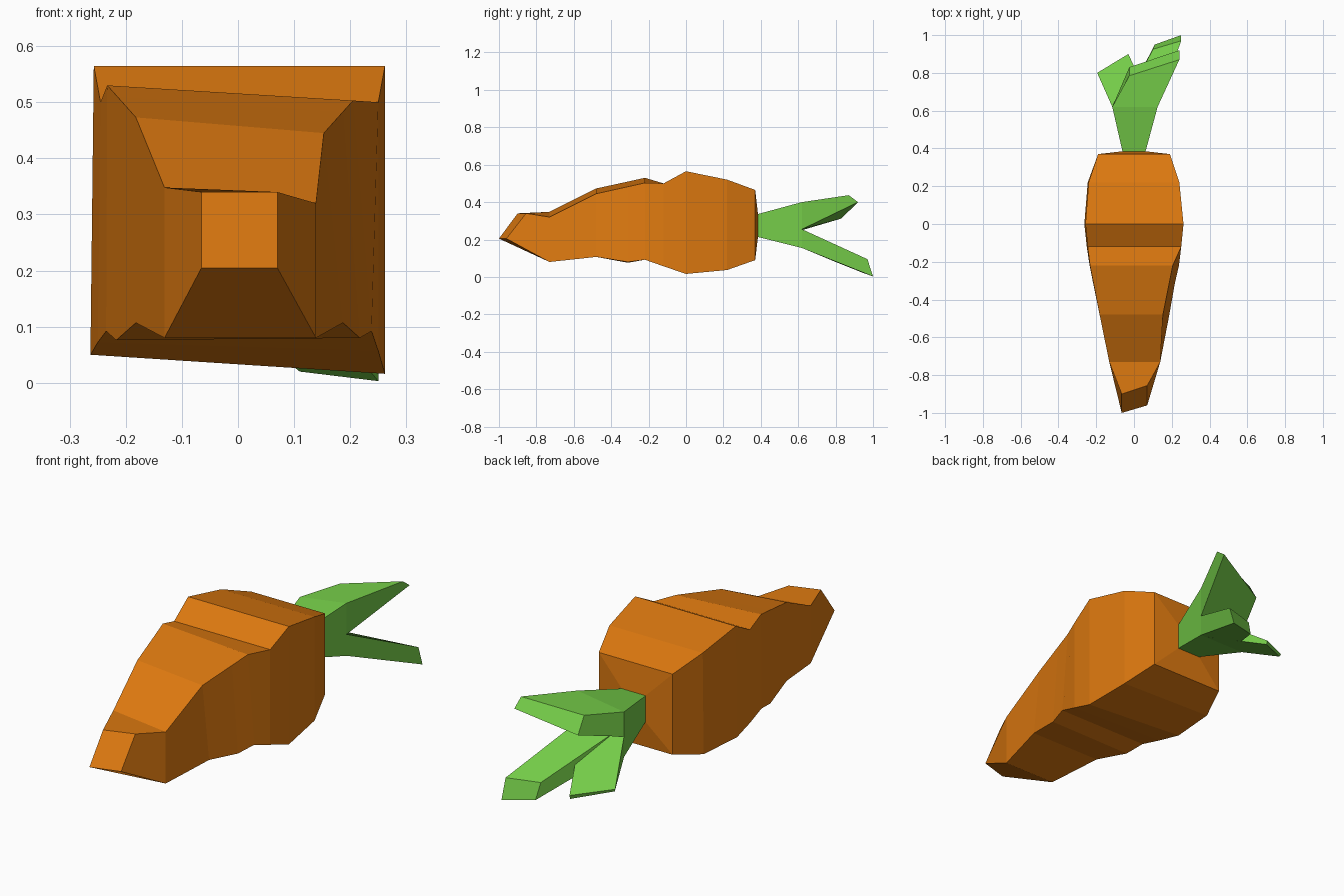
import bpy, bmesh


def material(name, rgb):
    m = bpy.data.materials.new(name)
    m.diffuse_color = (*rgb, 1)
    return m


ORANGE = material("carrot orange", (0.72, 0.19, 0.005))
GREEN = material("leaf green", (0.175, 0.60, 0.065))


def loft(name, sections, mat):
    """Skin a row of four-cornered sections and cap both ends."""
    bm = bmesh.new()
    rings = [[bm.verts.new(p) for p in s] for s in sections]
    for a, b in zip(rings, rings[1:]):
        for i in range(4):
            j = (i + 1) % 4
            bm.faces.new((a[i], a[j], b[j], b[i]))
    bm.faces.new(rings[0])
    bm.faces.new(rings[-1][::-1])
    bmesh.ops.recalc_face_normals(bm, faces=bm.faces)
    mesh = bpy.data.meshes.new(name)
    bm.to_mesh(mesh)
    bm.free()
    mesh.materials.append(mat)
    ob = bpy.data.objects.new(name, mesh)
    bpy.context.collection.objects.link(ob)
    return ob


def section(y, tl, tr, br, bl):
    """Corners (x, z) at one y: top left, top right, bottom right, bottom left."""
    return [(x, y, z) for x, z in (tl, tr, br, bl)]


# Root: square sections from the crown down to the slanted tip
root = [
    section(0.385, (-.06, .335), (.06, .335), (.06, .215), (-.06, .215)),
    section(0.37, (-.19, .465), (.19, .465), (.19, .09), (-.19, .09)),
    section(0.22, (-.24, .52), (.24, .52), (.24, .037), (-.245, .05)),
    section(0.0, (-.257, .565), (.262, .565), (.262, .016), (-.263, .05)),
    section(-0.12, (-.245, .50), (.25, .50), (.25, .057), (-.25, .072)),
    section(-0.22, (-.233, .53), (.205, .503), (.238, .092), (-.235, .092)),
    section(-0.31, (-.215, .51), (.187, .483), (.217, .08), (-.217, .076)),
    section(-0.48, (-.182, .473), (.153, .445), (.187, .107), (-.182, .107)),
    section(-0.73, (-.131, .348), (.139, .32), (.139, .08), (-.131, .08)),
    [(-.065, -.90, .34), (.07, -.855, .34), (.07, -.96, .205), (-.065, -1.0, .205)],
]
loft("carrot_root", root, ORANGE)

# Stem: flares from the crown to where the leaves split
loft("leaf_stem", [
    section(0.38, (-.06, .335), (.06, .335), (.06, .215), (-.06, .215)),
    section(0.62, (-.115, .365), (.125, .40), (.125, .155), (-.115, .155)),
], GREEN)

# Upper leaf, leaning right
loft("upper_leaf", [
    section(0.62, (-.115, .365), (.125, .40), (.125, .255), (-.115, .25)),
    [(-.025, .785, .388), (.24, .87, .437), (.24, .92, .40), (-.025, .83, .312)],
], GREEN)

# Lower right leaf
loft("lower_right_leaf", [
    section(0.62, (-.06, .252), (.125, .255), (.125, .155), (-.06, .155)),
    [(.10, .925, .095), (.25, .97, .095), (.25, 1.0, .003), (.11, .95, .02)],
], GREEN)

# Lower left leaf, tapering to a thin end
loft("lower_left_leaf", [
    section(0.62, (-.115, .25), (.10, .255), (.10, .155), (-.115, .155)),
    [(-.195, .80, .095), (-.03, .90, .06), (-.03, .895, .042), (-.19, .795, .082)],
], GREEN)
